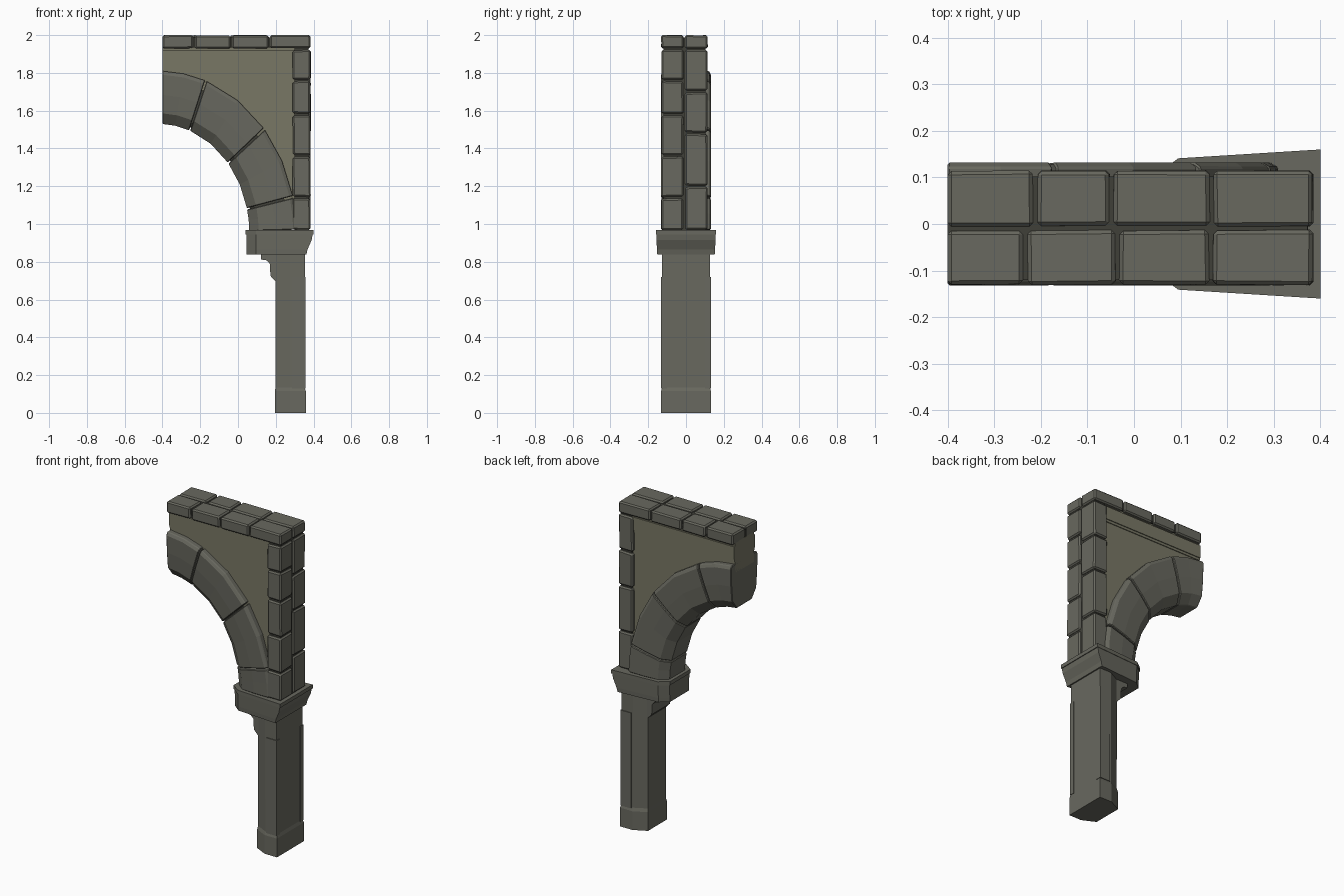
import bpy, bmesh, math, random
from mathutils import Vector

if "Cube" in bpy.data.objects:
    bpy.data.objects.remove(bpy.data.objects["Cube"])

random.seed(4)


def material(name, rgb):
    m = bpy.data.materials.new(name)
    m.diffuse_color = (*rgb, 1)
    m.use_nodes = True
    m.node_tree.nodes["Principled BSDF"].inputs["Base Color"].default_value = m.diffuse_color
    return m


STONE = material("stone", (0.14, 0.14, 0.115))
PLASTER = material("plaster", (0.19, 0.185, 0.13))
MORTAR = material("mortar", (0.05, 0.05, 0.04))


def loft(name, rings, mat=STONE, bevel=0.0):
    """Solid made by bridging equal-length rings, capped at both ends."""
    bm = bmesh.new()
    rows = [[bm.verts.new(p) for p in r] for r in rings]
    n = len(rows[0])
    for a, b in zip(rows, rows[1:]):
        for i in range(n):
            j = (i + 1) % n
            bm.faces.new((a[i], a[j], b[j], b[i]))
    bm.faces.new(rows[0])
    bm.faces.new(rows[-1])
    bmesh.ops.recalc_face_normals(bm, faces=bm.faces[:])
    me = bpy.data.meshes.new(name)
    bm.to_mesh(me)
    bm.free()
    me.materials.append(mat)
    ob = bpy.data.objects.new(name, me)
    bpy.context.collection.objects.link(ob)
    if bevel:
        mod = ob.modifiers.new("bevel", "BEVEL")
        mod.width = bevel
        mod.segments = 1
        mod.limit_method = 'ANGLE'
        mod.angle_limit = math.radians(50)
    return ob


def block(name, x, y, z, mat=STONE, bevel=0.0, jitter=0.0):
    def p(a, b, c):
        r = [random.uniform(0, jitter) for _ in range(3)]
        return (a + (r[0] if a == x[0] else -r[0]) * (a != -0.4),
                b + (r[1] if b == y[0] else -r[1]),
                c + (r[2] if c == z[0] else -r[2]))
    rings = [[p(x[0], y[0], c), p(x[1], y[0], c), p(x[1], y[1], c), p(x[0], y[1], c)] for c in z]
    return loft(name, rings, mat, bevel)


def prism_y(name, outline, half, mat=STONE, bevel=0.0):
    return loft(name, [[(x, y, z) for x, z in outline] for y in (-half, half)], mat, bevel)


# Pillar: plan with wide splays on the arch side, heavier foot
def pillar_ring(z, d):
    return [(0.36 - d, -0.133 + d, z), (0.36 - d, 0.133 - d, z), (0.275, 0.133 - d, z),
            (0.195 + d / 2, 0.093 - d, z), (0.195 + d / 2, -0.093 + d, z), (0.275, -0.133 + d, z)]


loft("pillar_shaft", [pillar_ring(z, d) for z, d in
                      [(0, 0), (0.115, 0.001), (0.135, 0.007), (0.84, 0.006)]])

# Raised corner strips framing the splayed faces of the shaft
for s in (-1, 1):
    block("pillar_face_strip", (0.285, 0.357), sorted((s * 0.10, s * 0.132)), (0.13, 0.72))

# Stepped corbel under the capital
prism_y("corbel", [(0.21, 0.69), (0.195, 0.70), (0.172, 0.725), (0.168, 0.79), (0.15, 0.808),
                   (0.122, 0.812), (0.122, 0.845), (0.21, 0.845)], 0.09)


# Capital: splayed plan, sloping on the outer side, thin band on top
def capital_ring(z, x0, x1, d):
    return [(x0, -0.10 + d, z), (0.095, -0.141 + d, z), (x1, -0.16 + d, z),
            (x1, 0.16 - d, z), (0.095, 0.141 - d, z), (x0, 0.10 - d, z)]


loft("capital_body", [capital_ring(0.838, 0.045, 0.362, 0.008),
                      capital_ring(0.865, 0.045, 0.368, 0.006),
                      capital_ring(0.915, 0.045, 0.39, 0.004),
                      capital_ring(0.945, 0.045, 0.395, 0.003)])
loft("capital_band", [capital_ring(0.945, 0.04, 0.4, 0), capital_ring(0.968, 0.04, 0.4, 0)])


# Arch: elliptical ring of four stones, t = 0 inner edge, t = 1 outer edge
def arch_point(t, deg):
    a, b = 0.48 + 0.25 * t, 0.58 + 0.28 * t
    r = math.radians(deg)
    return max(-0.4, -0.42 + a * math.cos(r)), 0.95 + b * math.sin(r)


HALF_PROFILE = [(0, 0.075), (0.2, 0.118), (0.55, 0.128), (0.93, 0.132), (1, 0.122)]
PROFILE = HALF_PROFILE + [(t, -y) for t, y in reversed(HALF_PROFILE)]
joints = [1, 13, 40, 70, 88.5]
for k, (a0, a1) in enumerate(zip(joints, joints[1:])):
    rings = []
    for i in range(3):
        deg = a0 + 0.35 + (a1 - a0 - (0.7 if k < 3 else 0.35)) * i / 2
        ring = []
        for t, y in PROFILE:
            x, z = arch_point(t, deg)
            ring.append((x, y, z))
        rings.append(ring)
    loft("arch_stone_%d" % (k + 1), rings, STONE, 0.004)

# Dark mortar core showing in the arch joints
core = [arch_point(0.06, d) for d in range(2, 89, 6)]
core += [arch_point(0.95, d) for d in range(86, 1, -6)]
prism_y("arch_mortar", core, 0.072, MORTAR)

# Spandrel panel above the arch, with a moulding along its top
spandrel = [arch_point(0.8, d) for d in (88.5, 70, 55, 40, 26, 13, 4)]
spandrel += [(0.33, 1.0), (0.33, 1.94), (-0.4, 1.94)]
prism_y("spandrel_panel", spandrel, 0.092, PLASTER)
block("panel_moulding", (-0.4, 0.3), (-0.102, 0.102), (1.84, 1.92), PLASTER)
block("panel_bead", (-0.4, 0.3), (-0.097, 0.097), (1.825, 1.84), PLASTER)

# Mortar behind the border bricks
block("coping_mortar", (-0.398, 0.372), (-0.12, 0.102), (1.935, 1.988), MORTAR)
block("side_mortar", (0.3, 0.374), (-0.12, 0.102), (0.96, 1.95), MORTAR)

# Border bricks: two rows, each with its own joints along the top and down the side
rows = {
    "front": ((-0.132, -0.012), [-0.4, -0.233, -0.035, 0.165, 0.388],
              [0.965, 1.14, 1.36, 1.58, 1.76, 1.925]),
    "back": ((-0.006, 0.116), [-0.4, -0.212, -0.048, 0.167, 0.388],
             [0.965, 1.20, 1.48, 1.70, 1.925]),
}
G = 0.003
for side, (ys, xs, zs) in rows.items():
    for a, b in zip(xs, xs[1:]):
        left = a if a == -0.4 else a + G
        block(side + "_coping_brick", (left, b - G), ys, (1.928, 2.0), STONE, 0.008, 0.003)
    for a, b in zip(zs, zs[1:]):
        block(side + "_side_brick", (0.287, 0.386), ys, (a + G, b - G), STONE, 0.008, 0.004)
